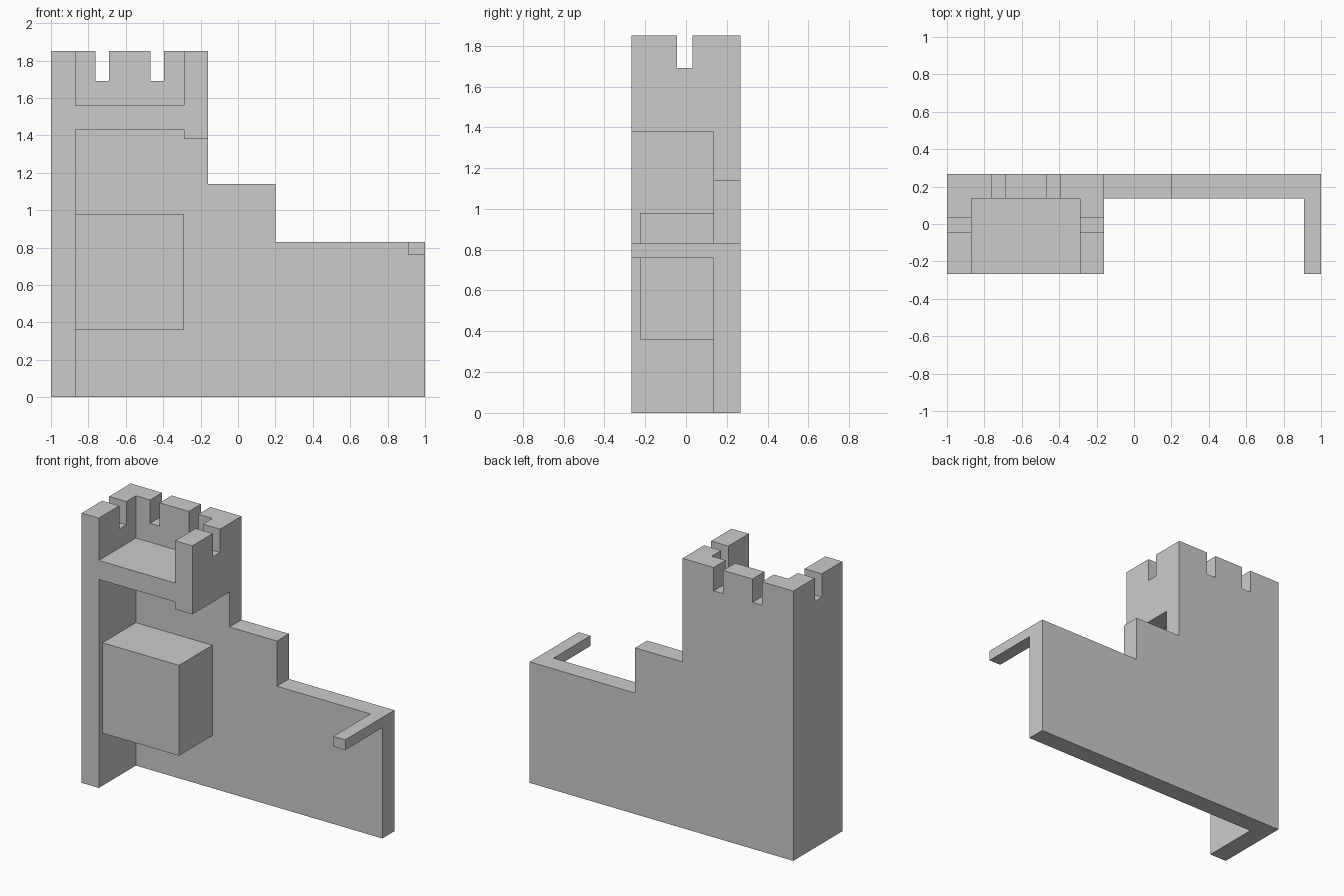
import bpy, bmesh
from mathutils import Vector

if "Cube" in bpy.data.objects:
    bpy.data.objects.remove(bpy.data.objects["Cube"])

FRONT, INNER, BACK = -0.266, 0.136, 0.266   # depth limits
TOP, NOTCH = 1.85, 1.69                     # battlement heights


def prism(name, profile, axis, lo, hi):
    """Extrude a (u, z) profile along 'x' or 'y'."""
    def place(u, z, d):
        return (u, d, z) if axis == 'y' else (d, u, z)
    bm = bmesh.new()
    face = bm.faces.new([bm.verts.new(place(u, z, lo)) for u, z in profile])
    out = bmesh.ops.extrude_face_region(bm, geom=[face])
    verts = [g for g in out['geom'] if isinstance(g, bmesh.types.BMVert)]
    shift = Vector(place(0, 0, hi - lo))
    bmesh.ops.translate(bm, vec=shift, verts=verts)
    bmesh.ops.recalc_face_normals(bm, faces=bm.faces[:])
    me = bpy.data.meshes.new(name)
    bm.to_mesh(me)
    bm.free()
    ob = bpy.data.objects.new(name, me)
    bpy.context.collection.objects.link(ob)
    return ob


def block(name, x, y, z):
    return prism(name, [(x[0], z[0]), (x[1], z[0]), (x[1], z[1]), (x[0], z[1])], 'y', *y)


def battlement(gaps):
    """Points along the top edge that dip into each gap."""
    return [p for a, b in gaps for p in ((a, TOP), (a, NOTCH), (b, NOTCH), (b, TOP))]


# Stepped back wall with two battlement gaps
wall = prism("castle_wall",
             [(-1, 0), (-1, TOP)] + battlement([(-0.762, -0.69), (-0.468, -0.396)]) +
             [(-0.16, TOP), (-0.16, 1.14), (0.2, 1.14), (0.2, 0.83), (1, 0.83), (1, 0)],
             'y', INNER, BACK)


def side_profile(bottom):
    return [(FRONT, bottom), (FRONT, TOP)] + battlement([(-0.044, 0.033)]) + \
           [(BACK, TOP), (BACK, bottom)]


parts = [
    # Full height left wall and hanging right parapet
    prism("left_wall", side_profile(0), 'x', -1, -0.87),
    prism("right_parapet", side_profile(1.38), 'x', -0.29, -0.16),
    # Tower floor, room block and end arm, embedded into the walls
    block("tower_floor", (-0.93, -0.22), (FRONT, 0.2), (1.43, 1.56)),
    block("room_block", (-0.93, -0.29), (-0.225, 0.2), (0.36, 0.98)),
    block("end_arm", (0.91, 1), (FRONT, 0.2), (0.76, 0.83)),
]

# Fuse everything into one solid
bpy.context.view_layer.objects.active = wall
for part in parts:
    mod = wall.modifiers.new(part.name, 'BOOLEAN')
    mod.operation = 'UNION'
    mod.solver = 'EXACT'
    mod.object = part
    bpy.ops.object.modifier_apply(modifier=mod.name)
    bpy.data.objects.remove(part)
